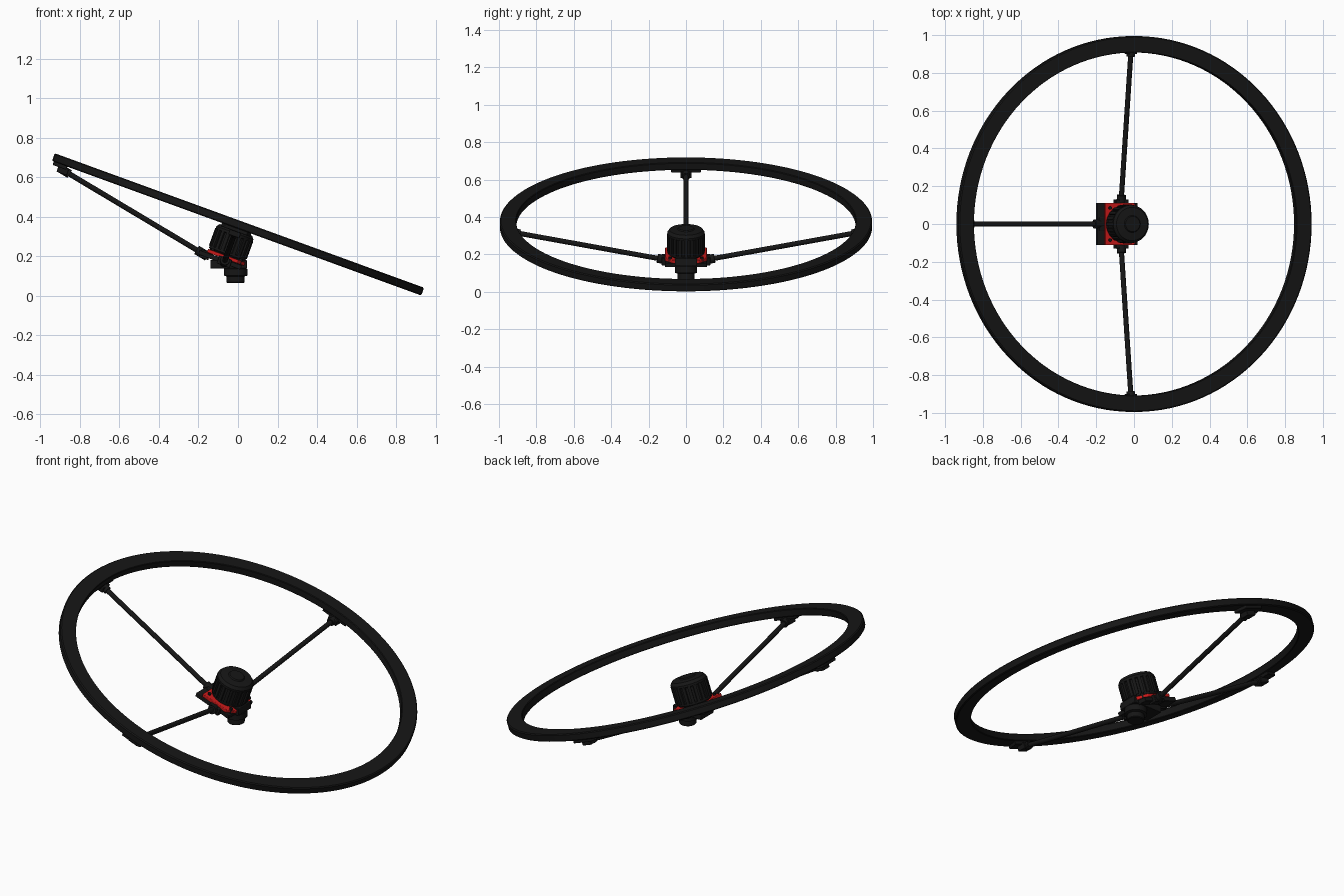
import bpy, bmesh
from math import radians, sin, cos, pi, atan2
from mathutils import Matrix, Vector

if "Cube" in bpy.data.objects:
    bpy.data.objects.remove(bpy.data.objects["Cube"])

# Ring frame: tilted 20 degrees about y
TILT = Matrix.Translation((0, 0, 0.361)) @ Matrix.Rotation(radians(20), 4, 'Y')
LEVEL = Matrix.Identity(4)


def material(name, rgb):
    m = bpy.data.materials.new(name)
    m.diffuse_color = (*rgb, 1)
    m.use_nodes = True
    m.node_tree.nodes["Principled BSDF"].inputs["Base Color"].default_value = m.diffuse_color
    return m


BLACK = material("black", (0.008, 0.008, 0.008))
RED = material("red", (0.6, 0.01, 0.01))


def finish(name, bm, frame, mat=BLACK, bevel=0):
    bmesh.ops.recalc_face_normals(bm, faces=bm.faces[:])
    bm.transform(frame)
    me = bpy.data.meshes.new(name)
    bm.to_mesh(me)
    bm.free()
    me.materials.append(mat)
    ob = bpy.data.objects.new(name, me)
    bpy.context.collection.objects.link(ob)
    if bevel:
        mod = ob.modifiers.new("bevel", 'BEVEL')
        mod.width = bevel
        mod.segments = 2
        mod.limit_method = 'ANGLE'
    bpy.context.view_layer.objects.active = ob
    ob.select_set(True)
    bpy.ops.object.shade_smooth_by_angle(angle=radians(35))
    ob.select_set(False)
    return ob


def lathe(name, profile, frame, segs=48, closed=False, mat=BLACK):
    bm = bmesh.new()
    vs = [bm.verts.new((r, 0, z)) for r, z in profile]
    pairs = list(zip(vs, vs[1:])) + ([(vs[-1], vs[0])] if closed else [])
    edges = [bm.edges.new(p) for p in pairs]
    bmesh.ops.spin(bm, geom=vs + edges, cent=(0, 0, 0), axis=(0, 0, 1),
                   angle=2 * pi, steps=segs)
    bmesh.ops.remove_doubles(bm, verts=bm.verts[:], dist=1e-5)
    return finish(name, bm, frame, mat)


def prism(name, outline, z0, z1, frame, mat=BLACK, bevel=0):
    bm = bmesh.new()
    face = bm.faces.new([bm.verts.new((x, y, z0)) for x, y in outline])
    ext = bmesh.ops.extrude_face_region(bm, geom=[face])
    up = [v for v in ext["geom"] if isinstance(v, bmesh.types.BMVert)]
    bmesh.ops.translate(bm, verts=up, vec=(0, 0, z1 - z0))
    return finish(name, bm, frame, mat, bevel)


def box(name, x, y, z, frame, mat=BLACK, bevel=0.003):
    pts = [(x[0], y[0]), (x[1], y[0]), (x[1], y[1]), (x[0], y[1])]
    return prism(name, pts, z[0], z[1], frame, mat, bevel)


def rod(name, a, b, radius, frame, segs=20):
    a, b = Vector(a), Vector(b)
    rot = (b - a).to_track_quat('Z', 'Y').to_matrix().to_4x4()
    bm = bmesh.new()
    bmesh.ops.create_cone(bm, cap_ends=True, segments=segs, radius1=radius,
                          radius2=radius, depth=(b - a).length,
                          matrix=Matrix.Translation((a + b) / 2) @ rot)
    return finish(name, bm, frame)


# Outer ring with softened edges
lathe("outer_ring", [(0.908, -0.017), (0.911, -0.021), (0.989, -0.021), (0.995, -0.016),
                     (0.995, 0.016), (0.989, 0.021), (0.911, 0.021), (0.908, 0.017)],
      TILT, 128, True)

# Three spokes with sockets and ring brackets
for side, deg in (("left", -90), ("rear", 180), ("right", 90)):
    F = TILT @ Matrix.Rotation(radians(deg), 4, 'Z')
    lo, hi = Vector((0.09, 0, -0.205)), Vector((0.925, 0, -0.045))
    rod(side + "_spoke", lo, hi, 0.0135, F)
    rod(side + "_hub_socket", lo, lo.lerp(hi, 0.075), 0.024, F)
    rod(side + "_ring_socket", lo.lerp(hi, 0.955), lo.lerp(hi, 1.02), 0.022, F)
    prism(side + "_ring_bracket", [(0.912, -0.08), (0.985, -0.06), (0.985, 0.06),
                                   (0.912, 0.08)], -0.038, -0.018, F, BLACK, 0.003)
    box(side + "_ring_block", (0.9, 0.955), (-0.03, 0.03), (-0.064, -0.03), F)
    box(side + "_hub_clamp", (0.08, 0.13), (-0.035, 0.035), (-0.222, -0.18), F)

# Hub plates
box("base_plate", (-0.138, 0.09), (-0.112, 0.112), (-0.212, -0.188), TILT)
prism("red_plate", [(-0.1, -0.112), (0.06, -0.112), (0.1, -0.07), (0.1, 0.07),
                    (0.06, 0.112), (-0.1, 0.112)], -0.187, -0.168, TILT, RED, 0.003)
box("level_bracket", (-0.14, 0.045), (-0.06, 0.06), (0.138, 0.18), LEVEL)
for sx in (-1, 1):
    for sy in (-1, 1):
        rod("plate_bolt", (sx * 0.075, sy * 0.085, -0.19),
            (sx * 0.075, sy * 0.085, -0.158), 0.009, TILT, 12)

# Sensor or motor core with domed shoulder
lathe("motor_core", [(0, -0.168), (0.088, -0.168), (0.098, -0.16), (0.098, -0.15),
                     (0.092, -0.148), (0.092, -0.062), (0.1, -0.058), (0.1, -0.046),
                     (0.088, -0.03), (0.045, -0.026), (0.04, -0.02), (0, -0.02)], TILT)

# Cooling ribs around the core
bm = bmesh.new()
COUNT = 20
for i in range(COUNT):
    m = (Matrix.Rotation(2 * pi * i / COUNT, 4, 'Z') @ Matrix.Translation((0.093, 0, -0.103))
         @ Matrix.Diagonal((0.018, 0.017, 0.094, 1)))
    bmesh.ops.create_cube(bm, size=1, matrix=m)
finish("motor_ribs", bm, TILT)

# Upright mounting foot below the hub
FOOT = Matrix.Translation((-0.012, 0, 0))
lathe("mounting_foot", [(0, 0.065), (0.042, 0.065), (0.046, 0.069), (0.046, 0.098),
                        (0.06, 0.102), (0.06, 0.135), (0.052, 0.142), (0.052, 0.175),
                        (0, 0.175)], FOOT, 40)
